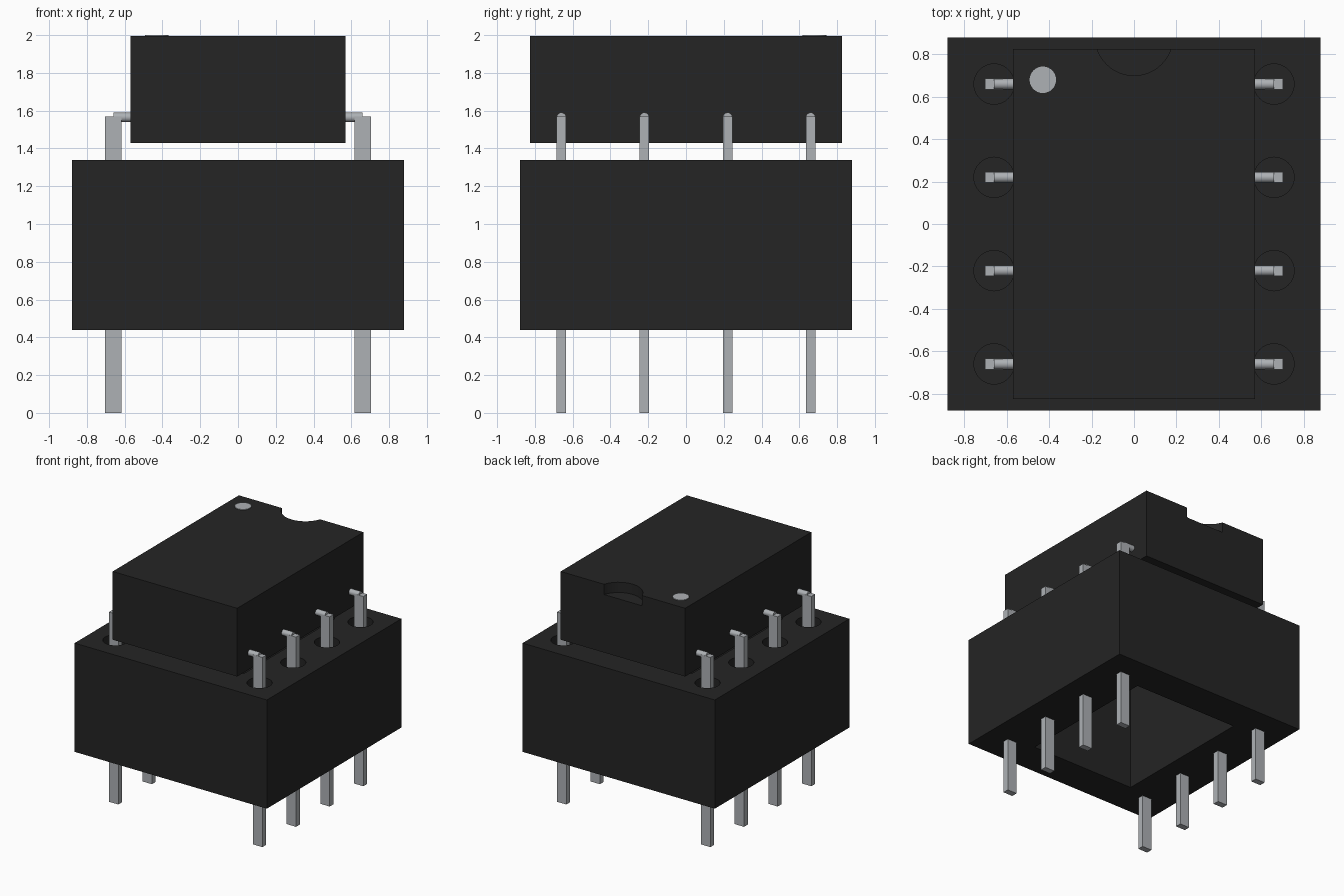
import bpy
import math

old = bpy.data.objects.get("Cube")
if old:
    bpy.data.objects.remove(old, do_unlink=True)


def material(name, rgb, rough):
    m = bpy.data.materials.new(name)
    m.use_nodes = True
    m.diffuse_color = (*rgb, 1)
    bsdf = m.node_tree.nodes["Principled BSDF"]
    bsdf.inputs["Base Color"].default_value = (*rgb, 1)
    bsdf.inputs["Roughness"].default_value = rough
    return m


black = material("black plastic", (0.018, 0.018, 0.018), 0.6)
metal = material("light grey metal", (0.42, 0.44, 0.46), 0.4)


def finish(name, mat):
    ob = bpy.context.object
    ob.name = name
    ob.data.materials.append(mat)
    return ob


def box(name, lo, hi, mat):
    mid = [(a + b) / 2 for a, b in zip(lo, hi)]
    bpy.ops.mesh.primitive_cube_add(size=1, location=mid)
    bpy.context.object.scale = [b - a for a, b in zip(lo, hi)]
    bpy.ops.object.transform_apply(location=False, rotation=False, scale=True)
    return finish(name, mat)


def cylinder(name, centre, radius, depth, mat, rot=(0, 0, 0), sides=32):
    bpy.ops.mesh.primitive_cylinder_add(vertices=sides, radius=radius, depth=depth,
                                        location=centre, rotation=rot)
    ob = finish(name, mat)
    bpy.ops.object.shade_smooth_by_angle(angle=math.radians(35))
    return ob


def cut(target, cutter):
    mod = target.modifiers.new("cut", 'BOOLEAN')
    mod.operation = 'DIFFERENCE'
    mod.solver = 'EXACT'
    mod.object = cutter
    cutter.hide_render = True
    bpy.context.view_layer.objects.active = target
    bpy.ops.object.modifier_apply(modifier=mod.name)
    bpy.data.objects.remove(cutter, do_unlink=True)


PIN_X = 0.66
PIN_YS = (-0.66, -0.22, 0.22, 0.66)
BASE, TOP = 0.44, 1.34       # socket height range
HOLE_DEPTH = 0.45

# Socket block with open middle and a round well for each pin
socket = box("socket_block", (-0.88, -0.88, BASE), (0.88, 0.88, TOP), black)
cut(socket, box("window_cutter", (-0.47, -0.60, BASE - 0.1), (0.47, 0.60, TOP + 0.1), black))
for side in (-1, 1):
    for y in PIN_YS:
        cut(socket, cylinder("well_cutter", (side * PIN_X, y, TOP), 0.095,
                             2 * HOLE_DEPTH, black))

# Chip body with the rounded orientation notch in its back edge
chip = box("chip_body", (-0.57, -0.825, 1.43), (0.57, 0.825, 1.995), black)
cut(chip, cylinder("notch_cutter", (0, 0.883, 2.01), 0.183, 0.2, black, sides=48))

# Marker dot for the first pin
cylinder("marker_dot", (-0.43, 0.68, 1.996), 0.0625, 0.008, metal)

# Pins and the short round leads that join them to the chip
for side, label in ((-1, "right"), (1, "left")):
    for i, y in enumerate(PIN_YS, 1):
        x = side * PIN_X
        box(f"{label}_pin_{i}", (x - 0.043, y - 0.025, 0), (x + 0.043, y + 0.025, 1.57), metal)
        cylinder(f"{label}_lead_{i}", (side * 0.605, y, 1.565), 0.025, 0.11, metal,
                 rot=(0, math.pi / 2, 0), sides=20)
